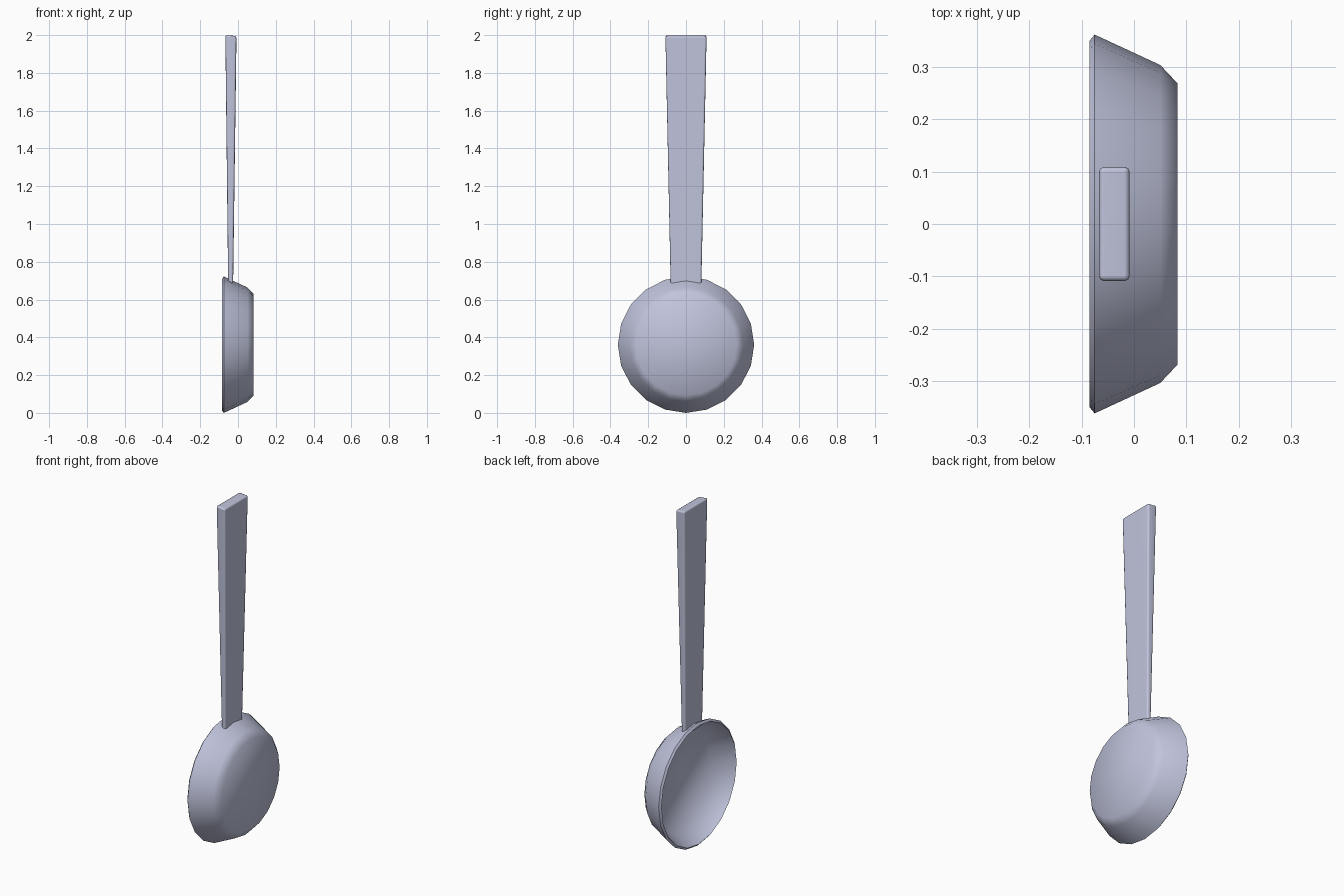
import bpy, bmesh, math

if "Cube" in bpy.data.objects:
    bpy.data.objects.remove(bpy.data.objects["Cube"])

mat = bpy.data.materials.new("pale blue grey")
mat.diffuse_color = (0.53, 0.555, 0.72, 1)
mat.use_nodes = True
mat.node_tree.nodes["Principled BSDF"].inputs["Base Color"].default_value = mat.diffuse_color

def make_object(name, bm):
    bmesh.ops.recalc_face_normals(bm, faces=bm.faces)
    mesh = bpy.data.meshes.new(name)
    bm.to_mesh(mesh)
    bm.free()
    mesh.materials.append(mat)
    for p in mesh.polygons:
        p.use_smooth = True
    mesh.set_sharp_from_angle(angle=math.radians(70))
    ob = bpy.data.objects.new(name, mesh)
    bpy.context.collection.objects.link(ob)
    return ob

# Pan: profile (x, radius) turned around the x axis, 20 sides
SIDES, CZ = 20, 0.361
outer = [(0.083, 0.268), (0.05, 0.303), (-0.075, 0.361)]
inner = [(-0.085, 0.349), (0.04, 0.285)]
bm = bmesh.new()
rings = []
for x, r in outer + inner:
    rings.append([bm.verts.new((x, r * math.sin(2 * math.pi * i / SIDES),
                                CZ - r * math.cos(2 * math.pi * i / SIDES)))
                  for i in range(SIDES)])
for a, b in zip(rings, rings[1:]):
    for i in range(SIDES):
        j = (i + 1) % SIDES
        bm.faces.new((a[i], a[j], b[j], b[i]))
# outside base and inside floor
for ring in (rings[0], rings[-1]):
    bm.faces.new(ring)
make_object("pan_bowl", bm)

# Handle: bar widening towards the top, with rounded edges
def section(bm, x0, x1, w, z0, z1):
    return [bm.verts.new(c) for c in
            ((x0, -w, z0), (x1, -w, z1), (x1, w, z1), (x0, w, z0))]

bm = bmesh.new()
low = section(bm, -0.052, -0.026, 0.081, 0.672, 0.669)
top = section(bm, -0.067, -0.008, 0.109, 2.0, 1.995)
bm.faces.new(low)
bm.faces.new(top)
for i in range(4):
    j = (i + 1) % 4
    bm.faces.new((low[i], low[j], top[j], top[i]))
edges = [e for e in bm.edges if max(v.co.z for v in e.verts) > 1]
bmesh.ops.bevel(bm, geom=edges, offset=0.01, segments=2,
                profile=0.5, affect='EDGES')
handle = make_object("handle", bm)
wn = handle.modifiers.new("flat_shading", 'WEIGHTED_NORMAL')
wn.keep_sharp = True
